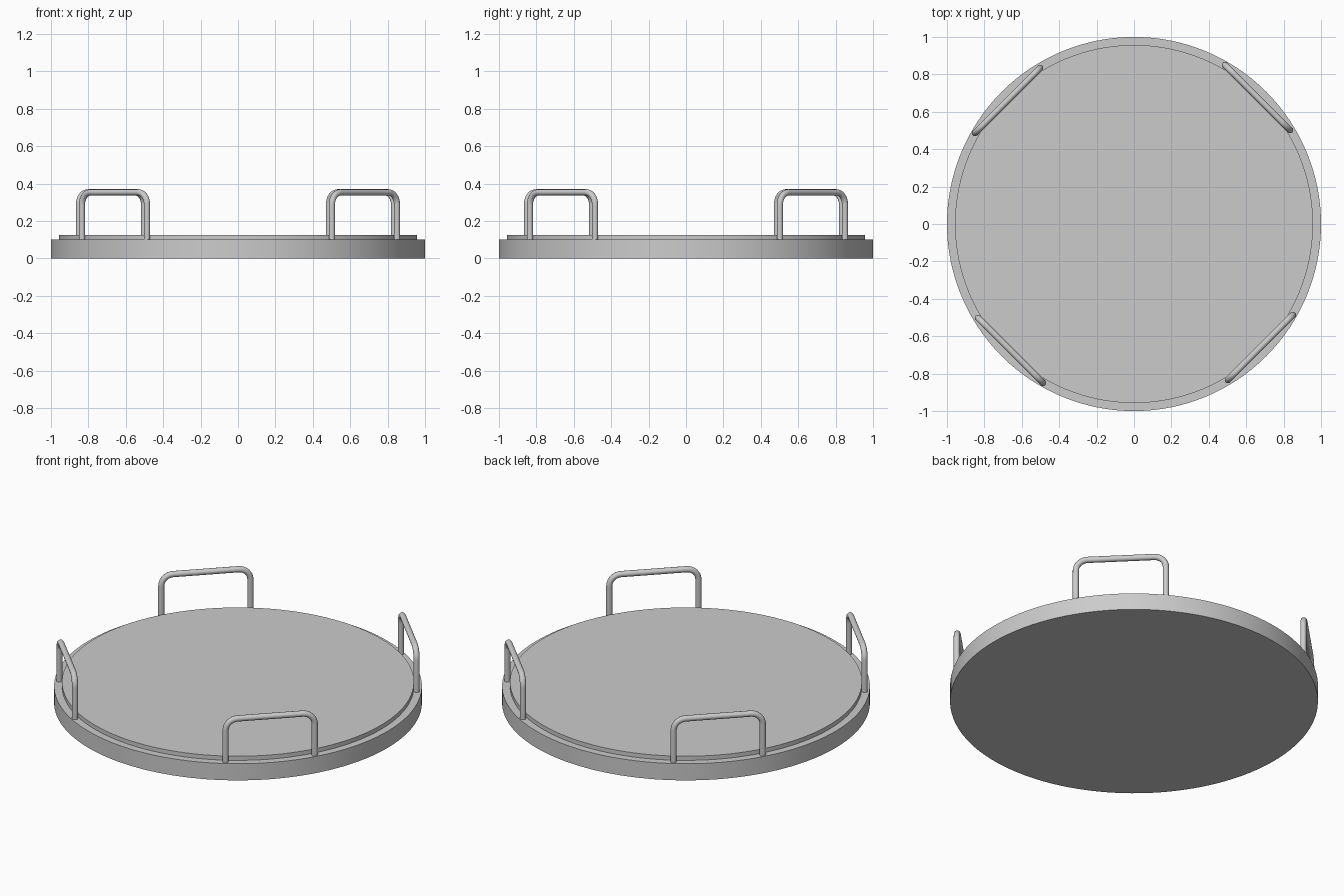
import bpy
from math import sin, cos, pi, radians
from mathutils import Matrix

if "Cube" in bpy.data.objects:
    bpy.data.objects.remove(bpy.data.objects["Cube"])


def disc(name, radius, z0, z1):
    bpy.ops.mesh.primitive_cylinder_add(vertices=128, radius=radius, depth=z1 - z0,
                                        location=(0, 0, (z0 + z1) / 2))
    obj = bpy.context.object
    obj.name = name
    bpy.ops.object.shade_smooth_by_angle(angle=radians(30))


def handle(name, angle):
    # arch path in local space: x outward, y along the rim, z up
    half, top, bend, dist, shift = 0.246, 0.353, 0.065, 0.945, 0.011
    arc = [i / 8 * pi / 2 for i in range(9)]
    right = [(half, 0.095)] + [(half - bend + bend * cos(a), top - bend + bend * sin(a)) for a in arc]
    path = right + [(-y, z) for y, z in reversed(right)]

    curve = bpy.data.curves.new(name, 'CURVE')
    curve.dimensions = '3D'
    curve.bevel_depth = 0.017
    curve.bevel_resolution = 4
    curve.use_fill_caps = True
    spline = curve.splines.new('POLY')
    spline.points.add(len(path) - 1)
    for p, (y, z) in zip(spline.points, path):
        p.co = (dist, y + shift, z, 1)
    obj = bpy.data.objects.new(name, curve)
    bpy.context.collection.objects.link(obj)
    obj.matrix_world = Matrix.Rotation(angle, 4, 'Z')

    # convert to mesh and smooth the tube
    bpy.ops.object.select_all(action='DESELECT')
    obj.select_set(True)
    bpy.context.view_layer.objects.active = obj
    bpy.ops.object.convert(target='MESH')
    bpy.ops.object.shade_smooth_by_angle(angle=radians(40))


# base plate and the raised disc inside its rim
disc("base_plate", 1.0, 0.0, 0.1)
disc("raised_top", 0.957, 0.09, 0.125)

# four handles around the rim
for i in range(4):
    handle(f"handle_{i + 1}", pi / 4 + i * pi / 2)
